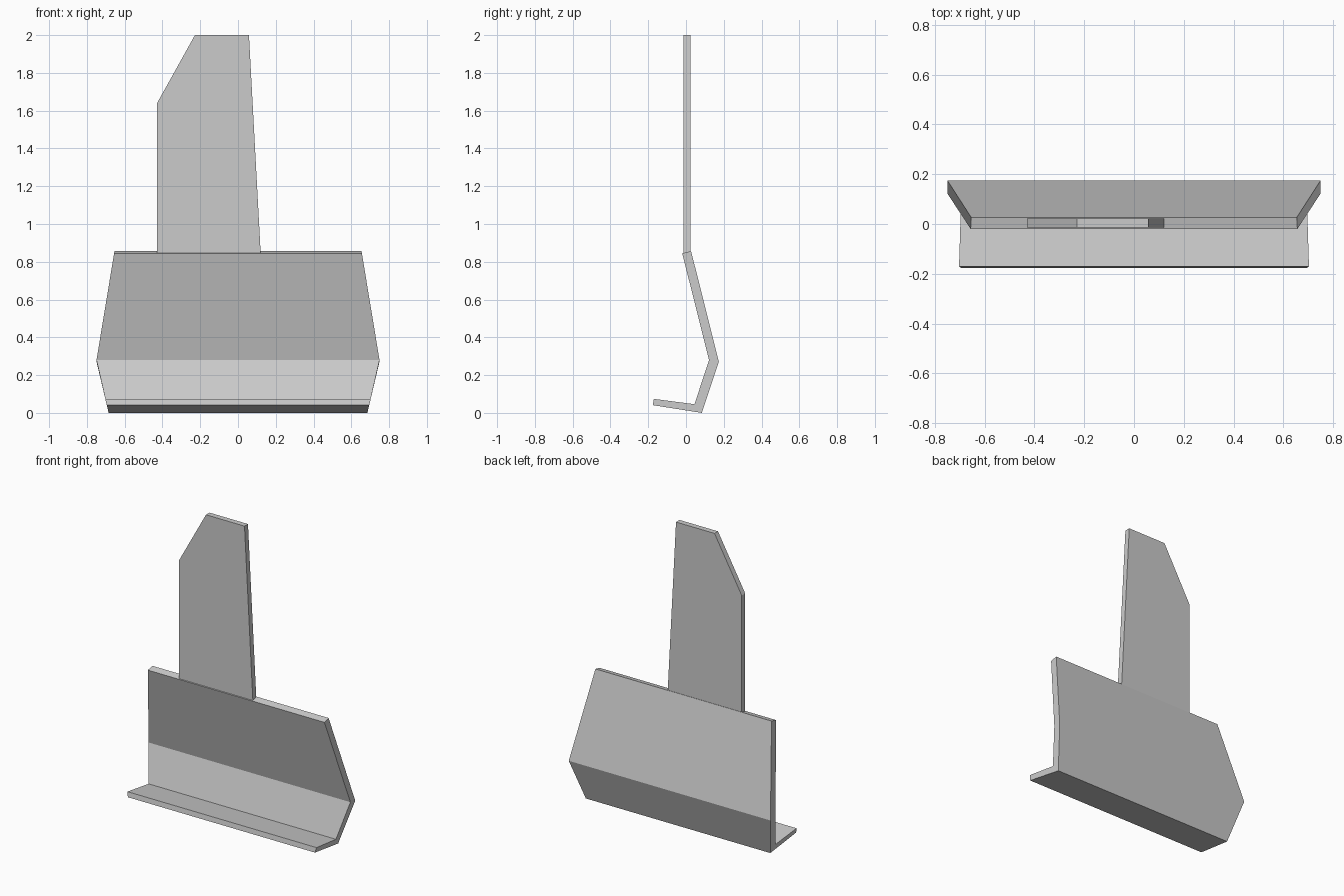
import bpy, bmesh

if "Cube" in bpy.data.objects:
    bpy.data.objects.remove(bpy.data.objects["Cube"])

grey = bpy.data.materials.new("plain grey")
grey.diffuse_color = (0.6, 0.6, 0.6, 1)
grey.use_nodes = True
grey.node_tree.nodes["Principled BSDF"].inputs["Base Color"].default_value = grey.diffuse_color


def half_width(z):
    """Half width of the folded panel: widest at the fold, tapering up and down."""
    if z > 0.275:
        return 0.75 - (z - 0.275) * 0.095 / 0.575
    return 0.685 + z * 0.065 / 0.275


def prism(name, side_a, side_b):
    """Solid between two matching outlines."""
    bm = bmesh.new()
    a = [bm.verts.new(p) for p in side_a]
    b = [bm.verts.new(p) for p in side_b]
    bm.faces.new(a)
    bm.faces.new(b[::-1])
    for i in range(len(a)):
        j = (i + 1) % len(a)
        bm.faces.new((a[j], a[i], b[i], b[j]))
    bmesh.ops.recalc_face_normals(bm, faces=bm.faces)
    mesh = bpy.data.meshes.new(name)
    bm.to_mesh(mesh)
    bm.free()
    mesh.materials.append(grey)
    bpy.context.collection.objects.link(bpy.data.objects.new(name, mesh))


# Folded panel with front lip: (y, z) section, tapered at both ends
section = [(-0.02, 0.845), (0.027, 0.856), (0.174, 0.27), (0.084, 0.0),
           (-0.176, 0.041), (-0.17, 0.074), (0.045, 0.046), (0.122, 0.28)]
prism("folded_panel",
      [(-half_width(z), y, z) for y, z in section],
      [(half_width(z), y, z) for y, z in section])

# Upright plate: (x, z) outline with a clipped corner
outline = [(-0.43, 0.846), (-0.43, 1.637), (-0.228, 2.0), (0.058, 2.0), (0.12, 0.846)]
prism("upright_plate",
      [(x, -0.014, z) for x, z in outline],
      [(x, 0.023, z) for x, z in outline])
